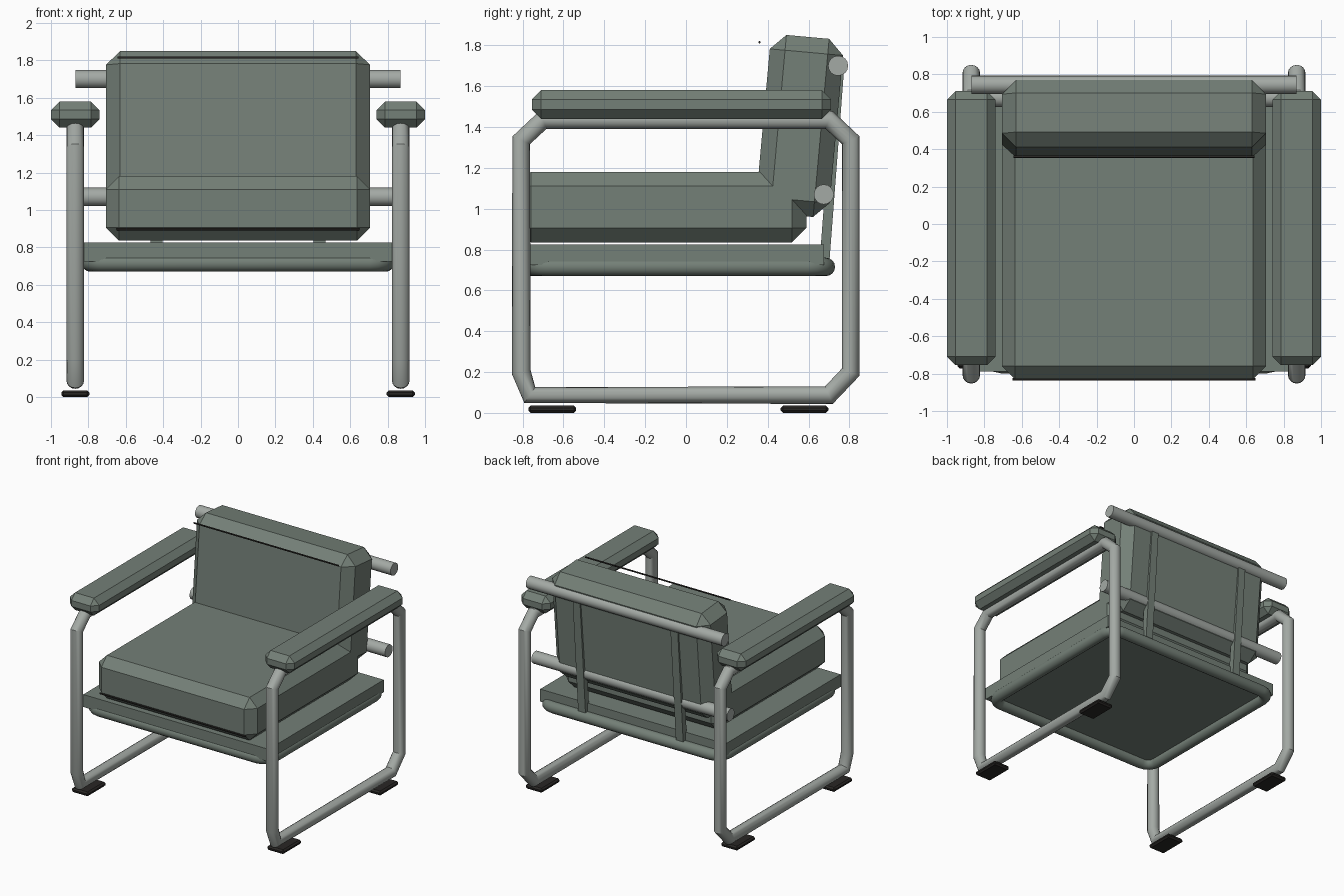
import bpy, bmesh, math
from mathutils import Vector, Matrix

if "Cube" in bpy.data.objects:
    bpy.data.objects.remove(bpy.data.objects["Cube"])


def material(name, rgb):
    m = bpy.data.materials.new(name)
    m.diffuse_color = (*rgb, 1)
    m.use_nodes = True
    m.node_tree.nodes["Principled BSDF"].inputs["Base Color"].default_value = m.diffuse_color
    return m


GREEN = material("grey_green_fabric", (0.175, 0.215, 0.185))
STEEL = material("light_grey_tube", (0.37, 0.40, 0.375))
DARK = material("dark_rubber", (0.022, 0.02, 0.018))


def add_object(name, mesh, mat):
    ob = bpy.data.objects.new(name, mesh)
    bpy.context.scene.collection.objects.link(ob)
    mesh.materials.clear()
    mesh.materials.append(mat)
    return ob


def box(name, centre, size, mat, bevel=0.0, tilt=0.0):
    """Flat-shaded box with single-segment chamfers, tilted about x."""
    bm = bmesh.new()
    bmesh.ops.create_cube(bm, size=1)
    bmesh.ops.scale(bm, vec=size, verts=bm.verts)
    if bevel:
        bmesh.ops.bevel(bm, geom=bm.edges[:], offset=bevel, segments=1,
                        affect='EDGES', profile=0.5)
    bmesh.ops.transform(bm, verts=bm.verts, matrix=Matrix.Translation(centre)
                        @ Matrix.Rotation(tilt, 4, 'X'))
    me = bpy.data.meshes.new(name)
    bm.to_mesh(me)
    bm.free()
    return add_object(name, me, mat)


def tube(name, points, radius, mat, closed=False):
    """Round tube along a straight-segment path."""
    cu = bpy.data.curves.new(name + "_path", 'CURVE')
    cu.dimensions = '3D'
    cu.bevel_depth = radius
    cu.bevel_resolution = 6
    cu.use_fill_caps = True
    sp = cu.splines.new('POLY')
    sp.points.add(len(points) - 1)
    for p, co in zip(sp.points, points):
        p.co = (*co, 1)
    sp.use_cyclic_u = closed
    tmp = bpy.data.objects.new(name + "_tmp", cu)
    bpy.context.scene.collection.objects.link(tmp)
    bpy.context.view_layer.update()
    me = bpy.data.meshes.new_from_object(
        tmp.evaluated_get(bpy.context.evaluated_depsgraph_get()))
    bpy.data.objects.remove(tmp)
    ob = add_object(name, me, mat)
    bpy.ops.object.select_all(action='DESELECT')
    ob.select_set(True)
    bpy.context.view_layer.objects.active = ob
    bpy.ops.object.shade_smooth_by_angle(angle=math.radians(35))
    return ob


# side frames, armrests, feet and back straps, mirrored left and right
FRAME = [(-0.807, 0.2), (-0.807, 1.335), (-0.70, 1.435), (0.70, 1.435),
         (0.807, 1.335), (0.807, 0.2), (0.70, 0.087), (-0.765, 0.087)]
for side, s in (("left", -1), ("right", 1)):
    tube(f"{side}_side_frame", [(s * 0.87, y, z) for y, z in FRAME], 0.047, STEEL, True)
    box(f"{side}_armrest", (s * 0.87, -0.022, 1.51), (0.26, 1.466, 0.14), GREEN, 0.046)
    for end, y in (("front", -0.655), ("back", 0.58)):
        box(f"{side}_{end}_foot", (s * 0.87, y, 0.0175), (0.15, 0.235, 0.035), DARK, 0.012)
    box(f"{side}_back_strap", (s * 0.435, 0.714, 1.21), (0.065, 0.048, 0.97), GREEN,
        tilt=-0.076)

# cross rails behind the back cushion
tube("upper_back_rail", [(-0.87, 0.745, 1.70), (0.87, 0.745, 1.70)], 0.049, STEEL)
tube("lower_back_rail", [(-0.87, 0.675, 1.07), (0.87, 0.675, 1.07)], 0.049, STEEL)

# seat pan with a rounded rim underneath
box("seat_pan", (0, -0.057, 0.775), (1.65, 1.465, 0.10), GREEN)
rim = []
r, hx, y0, y1 = 0.09, 0.79, -0.755, 0.685
for cx, cy, a0 in ((hx - r, y1 - r, 0), (r - hx, y1 - r, 90),
                   (r - hx, y0 + r, 180), (hx - r, y0 + r, 270)):
    for k in range(5):
        a = math.radians(a0 + k * 22.5)
        rim.append((cx + r * math.cos(a), cy + r * math.sin(a), 0.715))
tube("seat_rim", rim, 0.045, GREEN, True)

# cushions
box("seat_cushion", (0, -0.12, 1.008), (1.41, 1.42, 0.345), GREEN, 0.07)
box("back_cushion", (0, 0.557, 1.405), (1.41, 0.36, 0.876), GREEN, 0.075, tilt=-0.09)

# dark piping lines
tube("seat_piping", [(-0.65, -0.83, 0.897), (0.65, -0.83, 0.897)], 0.006, DARK)
tube("back_piping", [(-0.645, 0.36, 1.815), (0.645, 0.36, 1.815)], 0.006, DARK)
